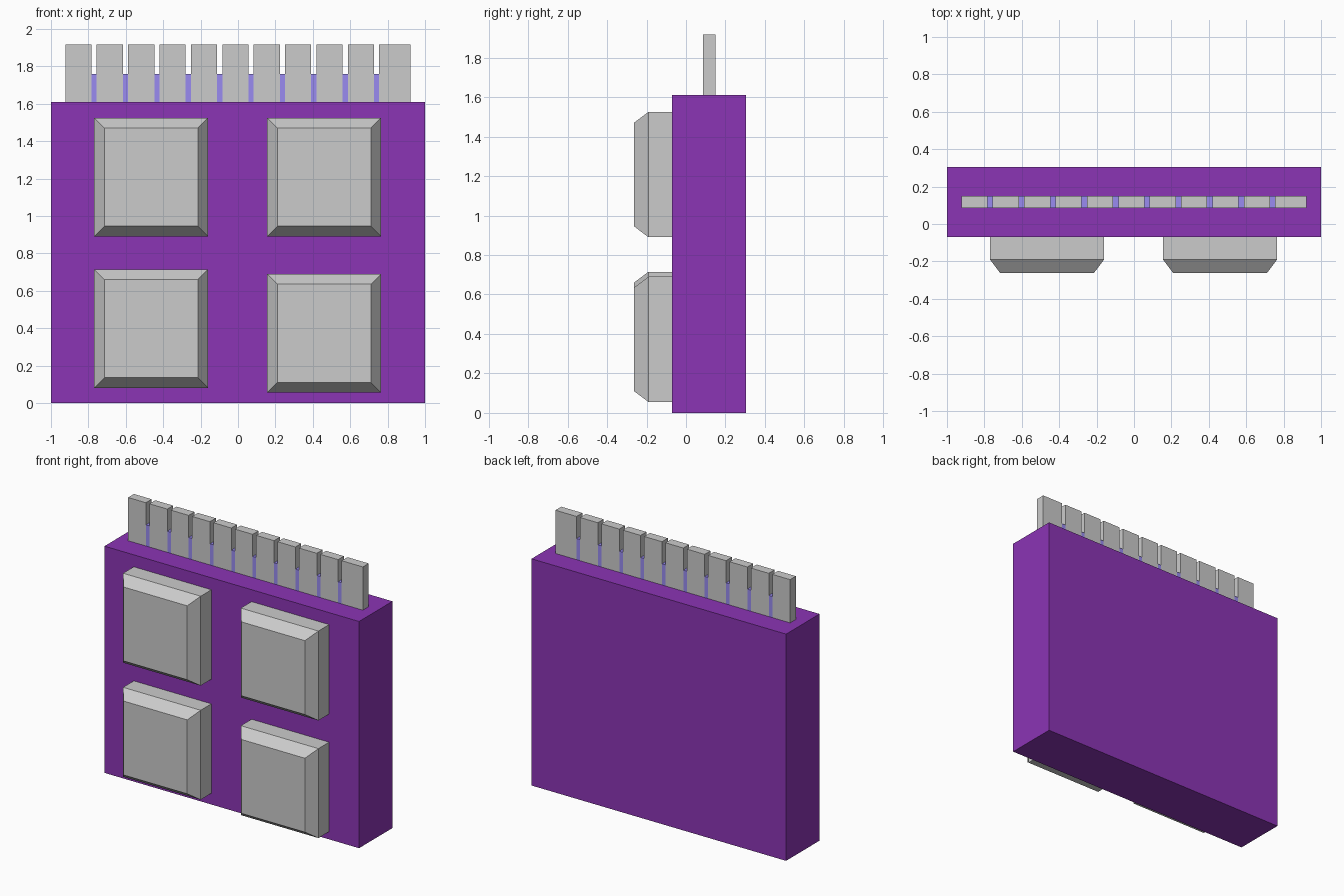
import bpy, bmesh

if "Cube" in bpy.data.objects:
    bpy.data.objects.remove(bpy.data.objects["Cube"])


def material(name, rgb):
    m = bpy.data.materials.new(name)
    m.diffuse_color = (*rgb, 1)
    m.use_nodes = True
    m.node_tree.nodes["Principled BSDF"].inputs["Base Color"].default_value = m.diffuse_color
    return m


def finish(name, bm, mat=None):
    bmesh.ops.recalc_face_normals(bm, faces=bm.faces)
    mesh = bpy.data.meshes.new(name)
    bm.to_mesh(mesh)
    bm.free()
    obj = bpy.data.objects.new(name, mesh)
    bpy.context.collection.objects.link(obj)
    if mat:
        mesh.materials.append(mat)
    return obj


def loft(name, sections, mat=None):
    """Skin rectangles (x0, x1, z0, z1) placed at successive y depths."""
    bm = bmesh.new()
    rings = [[bm.verts.new((x, y, z)) for x, z in
              ((x0, z0), (x1, z0), (x1, z1), (x0, z1))]
             for y, (x0, x1, z0, z1) in sections]
    for a, b in zip(rings, rings[1:]):
        for i in range(4):
            j = (i + 1) % 4
            bm.faces.new((a[i], a[j], b[j], b[i]))
    bm.faces.new(rings[0])
    bm.faces.new(rings[-1])
    return finish(name, bm, mat)


def box(name, x, y, z, mat=None):
    return loft(name, [(y[0], (*x, *z)), (y[1], (*x, *z))], mat)


purple = material("purple", (0.26, 0.035, 0.46))
lilac = material("lilac", (0.32, 0.26, 0.88))

# Main block
TOP, FRONT = 1.61, -0.07
box("body", (-1, 1), (FRONT, 0.305), (0, TOP), purple)


# Four raised pads with chamfered front edges
def pad(name, x0, z0):
    x1, z1, c = x0 + 0.61, z0 + 0.635, 0.055
    outer = (x0, x1, z0, z1)
    inner = (x0 + c, x1 - c, z0 + c, z1 - c)
    loft(name, [(FRONT, outer), (-0.19, outer), (-0.263, inner)])


pad("pad_top_left", -0.77, 0.89)
pad("pad_top_right", 0.155, 0.89)
pad("pad_bottom_left", -0.77, 0.08)
pad("pad_bottom_right", 0.155, 0.055)

# Row of contact pins on top, with short spacers filling the gaps
COUNT, PITCH, WIDTH, START = 11, 0.1678, 0.14, -0.923
DEPTH = (0.085, 0.15)
for i in range(COUNT):
    left = START + i * PITCH
    last = i == COUNT - 1
    right = 0.921 if last else left + WIDTH
    box(f"pin_{i + 1}", (left, right), DEPTH, (TOP, 1.917))
    if not last:
        box(f"pin_spacer_{i + 1}", (right, left + PITCH), DEPTH, (TOP, 1.76), lilac)
